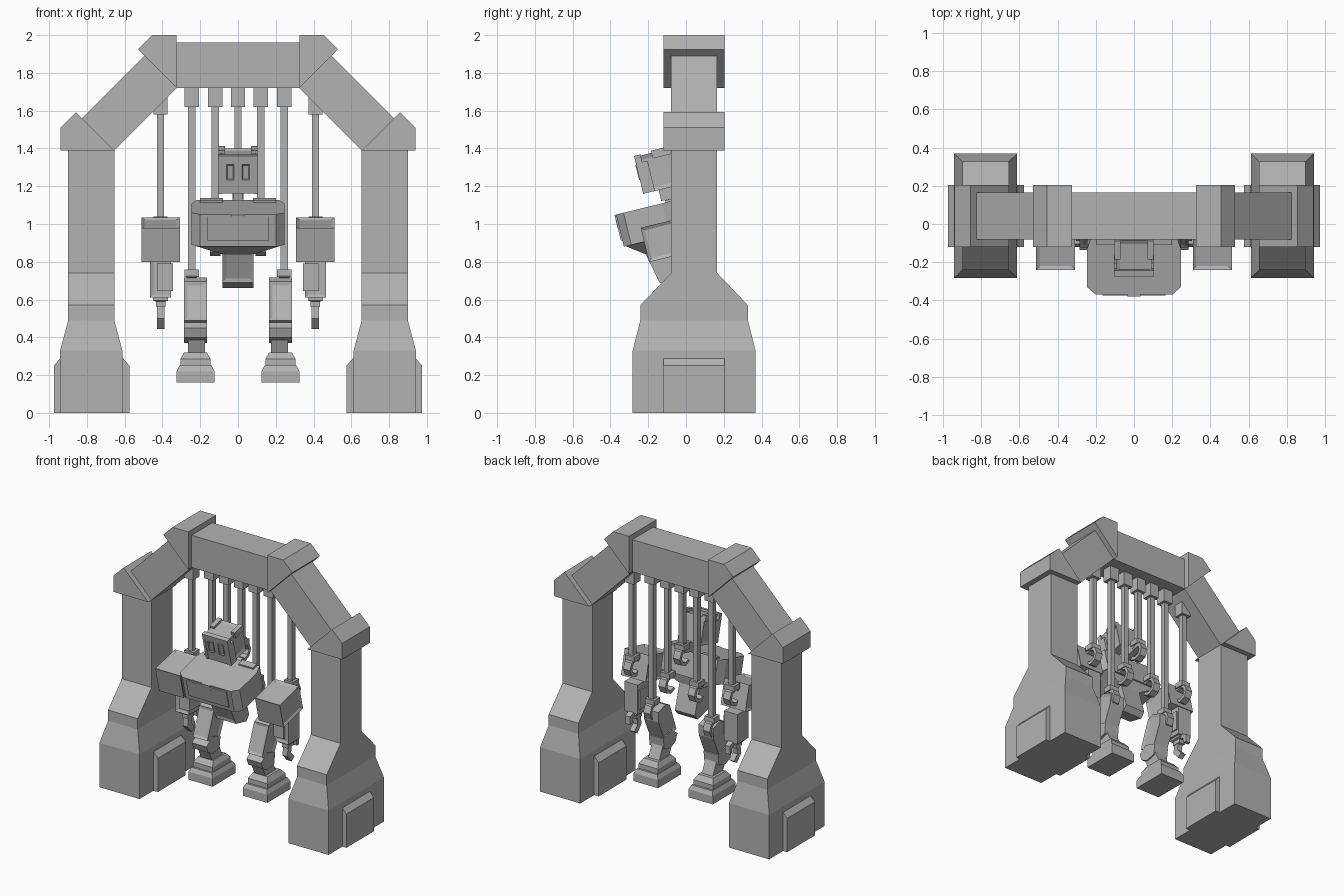
import bpy, bmesh, math
from mathutils import Matrix, Vector

cube = bpy.data.objects.get("Cube")
if cube:
    bpy.data.objects.remove(cube, do_unlink=True)

grey = bpy.data.materials.new("plain_grey")
grey.use_nodes = True
grey.diffuse_color = (0.45, 0.45, 0.45, 1)
grey.node_tree.nodes["Principled BSDF"].inputs["Base Color"].default_value = grey.diffuse_color


def finish(name, bm, frame=Matrix(), pair=False):
    """Turn a bmesh into an object, with a mirrored twin if it is a pair."""
    bm.transform(frame)
    for side, s in ((("left_", 1), ("right_", -1)) if pair else (("", 1),)):
        copy = bm.copy()
        copy.transform(Matrix.Diagonal((s, 1, 1, 1)))
        bmesh.ops.recalc_face_normals(copy, faces=copy.faces)
        mesh = bpy.data.meshes.new(side + name)
        copy.to_mesh(mesh)
        copy.free()
        mesh.materials.append(grey)
        bpy.context.collection.objects.link(bpy.data.objects.new(side + name, mesh))
    bm.free()


def skin(rings):
    """Closed solid through rings of equal point count."""
    bm = bmesh.new()
    rows = [[bm.verts.new(p) for p in ring] for ring in rings]
    n = len(rows[0])
    for a, b in zip(rows, rows[1:]):
        for i in range(n):
            bm.faces.new((a[i], a[(i + 1) % n], b[(i + 1) % n], b[i]))
    bm.faces.new(rows[0])
    bm.faces.new(rows[-1])
    bmesh.ops.recalc_face_normals(bm, faces=bm.faces)
    return bm


def prism(axis, points, lo, hi):
    place = {"x": lambda a, b, d: (d, a, b),
             "y": lambda a, b, d: (a, d, b),
             "z": lambda a, b, d: (a, b, d)}[axis]
    return skin([[place(a, b, d) for a, b in points] for d in (lo, hi)])


def rect(x, y, z):
    return [(x[0], y[0], z), (x[1], y[0], z), (x[1], y[1], z), (x[0], y[1], z)]


def box(x, y, z):
    return skin([rect(x, y, z[0]), rect(x, y, z[1])])


def panel(bm, directions, width, depth):
    """Inset the faces that look in the given directions."""
    for d in directions:
        bm.normal_update()
        face = max(bm.faces, key=lambda f: f.normal.dot(Vector(d)) * f.calc_area())
        bmesh.ops.inset_region(bm, faces=[face], thickness=width, depth=depth)
    return bm


def tilt(x, y, z, degrees):
    return Matrix.Translation((x, y, z)) @ Matrix.Rotation(math.radians(degrees), 4, "X")


FRONT, TOP, OUT, IN = (0, -1, 0), (0, 0, 1), (1, 0, 0), (-1, 0, 0)
BEAM, CAP = (-0.08, 0.165), (-0.12, 0.205)
MID = 0.043

# Gantry columns with flared feet
rings = []
for z, hx, hy in ((0, .165, .325), (.33, .165, .325), (.49, .122, .285),
                  (.57, .122, .285), (.74, .122, .122), (1.39, .122, .122)):
    rings.append(rect((.777 - hx, .777 + hx), (MID - hy, MID + hy), z))
finish("gantry_column", skin(rings), pair=True)
finish("foot_pad", prism("y", [(.575, 0), (.975, 0), (.975, .25), (.94, .29),
                               (.61, .29), (.575, .25)], *CAP), pair=True)

# Gantry corners, sloping arms and top beam
finish("lower_corner", prism("y", [(.655, 1.39), (.94, 1.39), (.94, 1.51), (.857, 1.592)],
                             *CAP), pair=True)
finish("sloping_arm", prism("y", [(.655, 1.39), (.825, 1.56), (.495, 1.89), (.325, 1.72)],
                            *BEAM), pair=True)
finish("upper_corner", prism("y", [(.325, 1.72), (.325, 2), (.455, 2), (.53, 1.925)],
                             *CAP), pair=True)
finish("top_beam", box((-.325, .325), BEAM, (1.72, 1.96)))


# Hanging rods, each with a socket above and an open claw below
def hanger(name, x, socket, claw_z, pair=True):
    r = 0.075
    finish(name + "_socket", box((x - .038, x + .038), (MID - .038, MID + .038),
                                 (socket, socket + .1)), pair=pair)
    finish(name + "_rod", box((x - .019, x + .019), (MID - .019, MID + .019),
                              (claw_z + r, socket)), pair=pair)
    finish(name + "_clamp", box((x - .038, x + .038), (MID - .035, MID + .035),
                                (claw_z + .05, claw_z + .09)), pair=pair)
    angles = [math.radians(a) for a in range(-135, 136, 45)]
    outline = [(MID + q * math.cos(a), claw_z + q * math.sin(a))
               for q, seq in ((.07, angles), (.045, angles[::-1])) for a in seq]
    finish(name + "_claw", prism("x", outline, x - .028, x + .028), pair=pair)


hanger("arm_hanger", .41, 1.58, .95)
hanger("leg_hanger", .245, 1.62, .67)
hanger("torso_hanger", .12, 1.62, .9)
hanger("neck_hanger", 0, 1.62, 1.14, pair=False)

# Head, leaning forward
head = tilt(0, -.27, 1.355, 13.7)
finish("head", panel(box((-.095, .095), (0, .19), (-.2, 0)), (OUT, IN, TOP), .03, -.008), head)
finish("brow", box((-.105, .105), (-.004, .03), (-.035, .006)), head)
finish("cheek", box((.085, .105), (-.004, .06), (-.2, -.035)), head, pair=True)
finish("eye", panel(box((.02, .062), (-.008, .01), (-.125, -.04)), (FRONT,), .008, -.006),
       head, pair=True)
finish("head_crest", box((.07, .103), (.09, .19), (-.03, .012)), head, pair=True)
finish("neck", box((-.025, .025), (.08, .3), (-.26, -.19)), head)

# Torso: chamfered chest, tapering belly and hips
torso = tilt(0, -.37, 1.05, 13.7)
plan = [(.2, 0), (.245, .04), (.245, .25), (.22, .32)]
plan += [(-x, y) for x, y in reversed(plan)]
finish("chest", prism("z", plan, -.175, 0), torso)
finish("chest_plate", prism("y", [(-.165, -.14), (-.165, -.01), (-.035, -.01), (0, -.07),
                                  (.035, -.01), (.165, -.01), (.165, -.14)],
                            -.008, .01), torso)
finish("chest_badge", prism("y", [(-.035, 0), (.035, 0), (.035, -.04), (0, -.075),
                                  (-.035, -.04)], -.009, .01), torso)
finish("shoulder_ridge", box((.08, .2), (.27, .32), (-.02, .012)), torso, pair=True)
finish("belly", skin([rect((-.22, .22), (.01, .31), -.175),
                      rect((-.085, .085), (.1, .28), -.24)]), torso)
hips = prism("x", [(.1, -.23), (.138, -.404), (.25, -.46), (.29, -.43), (.28, -.23)], -.082, .082)
finish("hips", panel(hips, (FRONT,), .03, -.008), torso)

# Arms: shoulder block, forearm, wrist and hooked finger
arm = tilt(.41, -.24, .98, 13.7)
shoulder = box((-.102, .102), (0, .235), (-.187, 0))
finish("shoulder", panel(shoulder, (OUT, IN, TOP), .025, -.01), arm, pair=True)
finish("forearm", panel(box((.355, .465), (-.07, .06), (.61, .83)), (FRONT,), .025, -.008), pair=True)
finish("forearm_guard", box((.345, .43), (-.078, .05), (.645, .79)), pair=True)
finish("wrist", skin([rect((.385, .435), (-.035, .035), .56), rect((.385, .435), (-.035, .035), .59),
                      rect((.37, .45), (-.05, .05), .595), rect((.37, .45), (-.05, .05), .615)]),
       pair=True)
hook = [(-.025, .57), (-.035, .5), (.015, .445), (.05, .47), (.01, .51), (.015, .57)]
finish("finger", prism("x", hook, .39, .43), pair=True)
finish("thumb", prism("x", [(.03, .63), (.1, .6), (.1, .54), (.075, .54), (.07, .58), (.03, .59)],
                      .39, .43), pair=True)

# Legs: thigh, knee, shin and stepped foot
thigh = prism("x", [(-.09, -.12), (-.08, .1), (-.04, .135), (.05, .135), (.07, .06), (.05, -.13)],
              .165, .285)
finish("thigh", panel(thigh, (FRONT, OUT, IN), .025, -.008), tilt(0, 0, .575, -18), pair=True)
finish("knee", prism("x", [(-.135, .45), (-.115, .4), (-.06, .37), (.02, .39), (.03, .47), (-.07, .5)],
                     .165, .285), pair=True)
finish("shin", box((.175, .265), (-.055, .055), (-.1, .1)), tilt(0, -.02, .37, 25), pair=True)
finish("ankle", skin([rect((.145, .305), (-.09, .12), .24), rect((.145, .305), (-.09, .12), .285),
                      rect((.165, .285), (-.06, .09), .32)]), pair=True)
finish("foot", skin([rect((.125, .325), (-.12, .15), .16), rect((.125, .325), (-.12, .15), .22),
                     rect((.14, .31), (-.105, .135), .25)]), pair=True)
